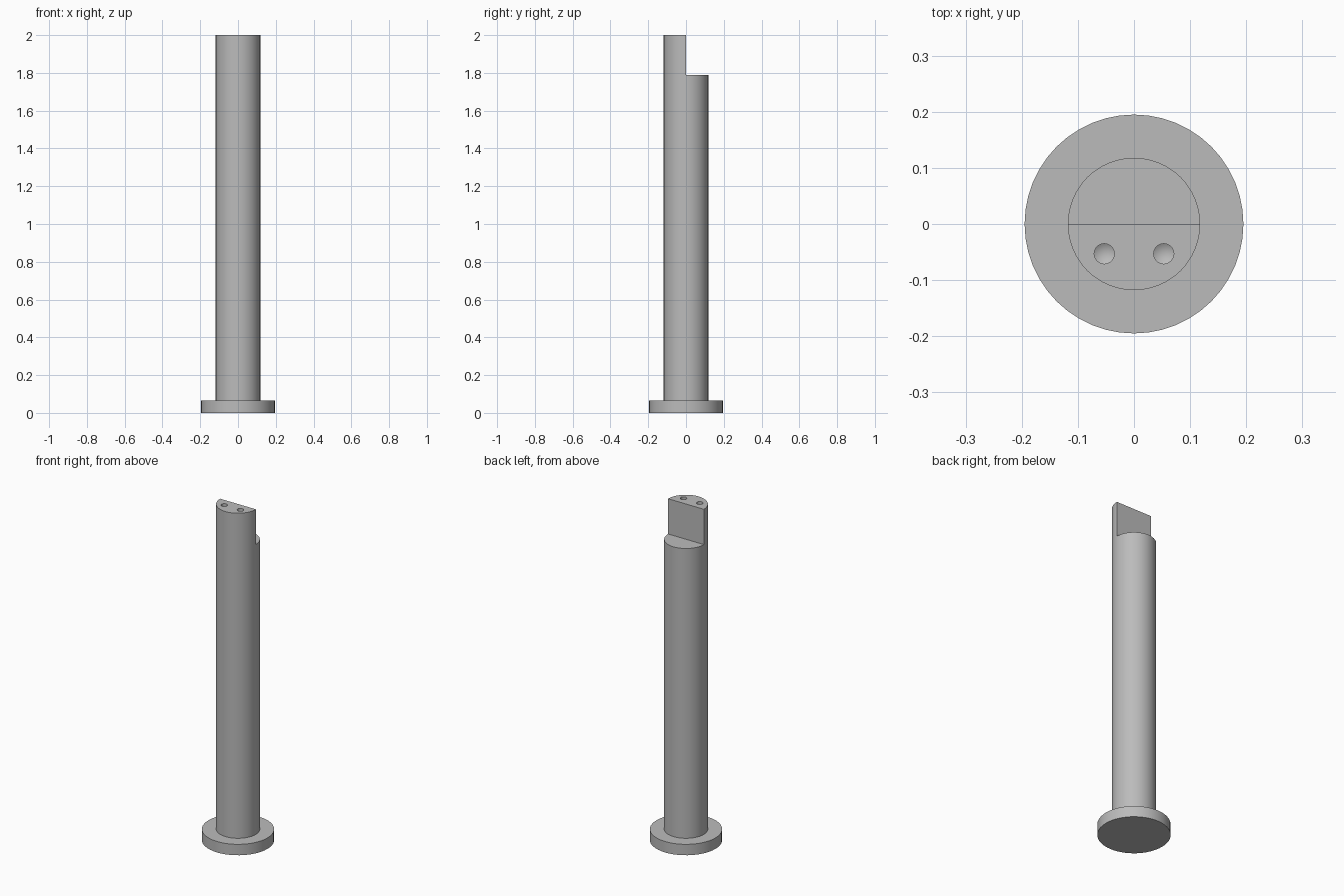
import bpy, bmesh, math
from mathutils import Matrix, Vector

cube = bpy.data.objects.get("Cube")
if cube:
    bpy.data.objects.remove(cube, do_unlink=True)

FLANGE_R, FLANGE_H = 0.195, 0.065
SHAFT_R, HEIGHT, STEP_Z = 0.118, 2.0, 1.79
HOLE_R, HOLE_OFFSET, HOLE_DEPTH = 0.018, 0.053, 0.15

steel = bpy.data.materials.new("grey_steel")
steel.use_nodes = True
colour = (0.5, 0.5, 0.5, 1)
steel.diffuse_color = colour
steel.node_tree.nodes["Principled BSDF"].inputs["Base Color"].default_value = colour


def add_object(name, bm):
    bmesh.ops.recalc_face_normals(bm, faces=bm.faces)
    mesh = bpy.data.meshes.new(name)
    bm.to_mesh(mesh)
    bm.free()
    mesh.materials.append(steel)
    obj = bpy.data.objects.new(name, mesh)
    bpy.context.collection.objects.link(obj)
    return obj


def lathe(name, profile, steps, centre=(0, 0)):
    """Turn a radius/height profile into a closed solid."""
    bm = bmesh.new()
    verts = [bm.verts.new((r, 0, z)) for r, z in profile]
    edges = [bm.edges.new(pair) for pair in zip(verts, verts[1:])]
    bmesh.ops.spin(bm, geom=verts + edges, cent=(0, 0, 0), axis=(0, 0, 1),
                   angle=math.tau, steps=steps, use_merge=True)
    bmesh.ops.remove_doubles(bm, verts=bm.verts, dist=1e-5)
    # Merge the end fans into single flat caps
    bmesh.ops.dissolve_limit(bm, angle_limit=0.01, verts=bm.verts, edges=bm.edges)
    bmesh.ops.translate(bm, verts=bm.verts, vec=(*centre, 0))
    return add_object(name, bm)


# Round flange and shaft, turned in one piece
pin = lathe("flanged_pin", [(0, 0), (FLANGE_R, 0), (FLANGE_R, FLANGE_H),
                            (SHAFT_R, FLANGE_H), (SHAFT_R, HEIGHT), (0, HEIGHT)], 48)

# Block that removes the rear half of the shaft tip
bm = bmesh.new()
size = Vector((0.5, 0.3, 0.4))
bmesh.ops.create_cube(bm, size=1, matrix=Matrix.Translation(
    (0, size.y / 2, STEP_Z + size.z / 2)) @ Matrix.Diagonal((*size, 1)))
cutters = [add_object("step_cutter", bm)]

# Two drilled holes with conical bottoms
floor = HEIGHT - HOLE_DEPTH
for side, x in (("left", HOLE_OFFSET), ("right", -HOLE_OFFSET)):
    cutters.append(lathe(side + "_drill", [
        (0, floor - HOLE_R * 0.6), (HOLE_R, floor),
        (HOLE_R, HEIGHT + 0.05), (0, HEIGHT + 0.05)], 24, (x, -HOLE_OFFSET)))

bpy.ops.object.select_all(action="DESELECT")
bpy.context.view_layer.objects.active = pin
pin.select_set(True)
for cutter in cutters:
    cutter.hide_render = True
    mod = pin.modifiers.new(cutter.name, "BOOLEAN")
    mod.operation, mod.solver, mod.object = "DIFFERENCE", "EXACT", cutter
    bpy.ops.object.modifier_apply(modifier=mod.name)
    bpy.data.objects.remove(cutter, do_unlink=True)

bpy.ops.object.shade_smooth_by_angle(angle=math.radians(25))
